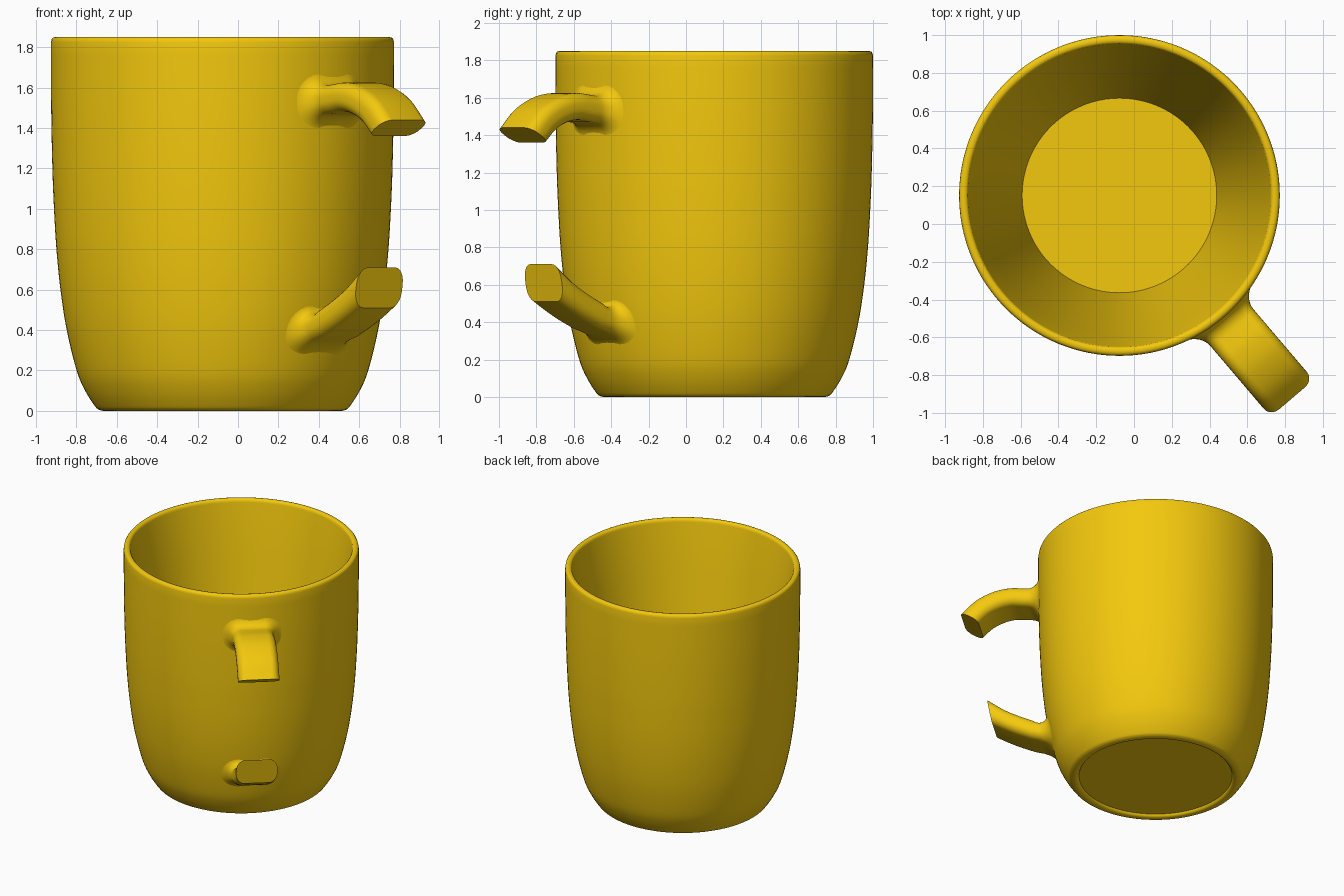
import bpy, bmesh, math
from mathutils import Vector

if "Cube" in bpy.data.objects:
    bpy.data.objects.remove(bpy.data.objects["Cube"])

CX, CY = -0.077, 0.151          # cup axis
ANG = math.radians(-49.6)       # handle direction
U = Vector((math.cos(ANG), math.sin(ANG), 0))
T = Vector((-U.y, U.x, 0))
SEG = 128

mat = bpy.data.materials.new("yellow_glaze")
mat.diffuse_color = (0.9, 0.58, 0.004, 1)
mat.use_nodes = True
mat.node_tree.nodes["Principled BSDF"].inputs["Base Color"].default_value = mat.diffuse_color


def smooth(pts, n=5):
    """Catmull-Rom curve through points of any dimension."""
    out = []
    for i in range(len(pts) - 1):
        p1, p2 = pts[i], pts[i + 1]
        p0 = pts[i - 1] if i else [2 * a - b for a, b in zip(p1, p2)]
        p3 = pts[i + 2] if i + 2 < len(pts) else [2 * b - a for a, b in zip(p1, p2)]
        for k in range(n):
            t = k / n
            out.append(tuple(0.5 * (2 * b + (c - a) * t + (2 * a - 5 * b + 4 * c - d) * t * t
                                    + (3 * b - a - 3 * c + d) * t ** 3)
                             for a, b, c, d in zip(p0, p1, p2, p3)))
    return out + [tuple(pts[-1])]


def loft(name, rings, closed_caps):
    """Skin closed rings of points; a one-point ring is a pole."""
    bm = bmesh.new()
    vr = [[bm.verts.new(p) for p in r] for r in rings]
    for a, b in zip(vr, vr[1:]):
        n = max(len(a), len(b))
        for i in range(n):
            j = (i + 1) % n
            if len(a) == 1:
                bm.faces.new((a[0], b[j], b[i]))
            elif len(b) == 1:
                bm.faces.new((a[i], a[j], b[0]))
            else:
                bm.faces.new((a[i], a[j], b[j], b[i]))
    if closed_caps:
        bm.faces.new(vr[0])
        bm.faces.new(vr[-1])
    bmesh.ops.recalc_face_normals(bm, faces=bm.faces)
    me = bpy.data.meshes.new(name)
    bm.to_mesh(me)
    bm.free()
    me.materials.append(mat)
    ob = bpy.data.objects.new(name, me)
    bpy.context.collection.objects.link(ob)
    bpy.ops.object.select_all(action='DESELECT')
    ob.select_set(True)
    bpy.context.view_layer.objects.active = ob
    bpy.ops.object.shade_smooth_by_angle(angle=math.radians(35))
    return ob


# Cup body: recessed base, foot ring, outer wall, rounded rim, conical inside, flat floor
foot = [(.553, .02), (.558, .01), (.566, .003), (.578, 0)]
outer = smooth([(.592, 0), (.612, .006), (.632, .024), (.68, .1), (.722, .2), (.771, .4),
                (.802, .6), (.822, .8), (.834, 1.0), (.842, 1.2), (.848, 1.5), (.849, 1.825)])
rim = [(.846, 1.839), (.839, 1.847), (.829, 1.85), (.82, 1.85), (.810, 1.847), (.803, 1.839)]
inner = smooth([(.80, 1.825), (.515, .07)])
profile = [(0, .02)] + foot + outer + rim + inner + [(0, .07)]
rings = []
for r, z in profile:
    if r == 0:
        rings.append([(CX, CY, z)])
    else:
        rings.append([(CX + r * math.cos(2 * math.pi * i / SEG),
                       CY + r * math.sin(2 * math.pi * i / SEG), z) for i in range(SEG)])
loft("cup_body", rings, False)


def wall_radius(z):
    for (r0, z0), (r1, z1) in zip(outer, outer[1:]):
        if z0 <= z <= z1 and z1 > z0:
            return r0 + (r1 - r0) * (z - z0) / (z1 - z0)
    return outer[-1][0]


def section(hw, hh, rad, n=6):
    """Rounded rectangle outline."""
    pts = []
    for q, (sx, sy) in enumerate([(1, 1), (-1, 1), (-1, -1), (1, -1)]):
        for k in range(n + 1):
            a = math.pi / 2 * (q + k / n)
            pts.append((sx * (hw - rad) + rad * math.cos(a),
                        sy * (hh - rad) + rad * math.sin(a)))
    return pts


def place(r, t, z):
    return Vector((CX, CY, z)) + U * r + T * t


HW, HH, RAD, FIL = .15, .072, .06, .085


def stub(name, root_z, slope, under, stations):
    """Broken handle end: fillet on the wall (scaled by 'under' below), then a sweep
    between top and bottom edges."""
    rings = []
    for k in range(9):
        phi = math.pi / 2 * k / 8
        e, d = FIL * (1 - math.sin(phi)), FIL * (1 - math.cos(phi)) - .003
        ring = []
        for t, h in section(HW + e, HH + e, RAD + e):
            if h < 0:
                h *= (HH + e * under) / (HH + e)
            z = root_z + slope * d + h
            ring.append(place(math.sqrt(wall_radius(z) ** 2 - t * t) + d, t, z))
        rings.append(ring)
    for rt, zt, rb, zb in smooth(stations, 6):
        ring = []
        for t, h in section(HW, HH, RAD):
            s = h / HH
            ring.append(place((rt + rb) / 2 + s * (rt - rb) / 2, t,
                              (zt + zb) / 2 + s * (zt - zb) / 2))
        rings.append(ring)
    loft(name, rings, True)


# Broken handle stubs: stations are top edge (r, z), bottom edge (r, z)
stub("upper_handle_stub", 1.53, 0.12, 0.9,
     [(.945, 1.615, .955, 1.471), (1.05, 1.625, 1.04, 1.482), (1.17, 1.607, 1.12, 1.468),
      (1.30, 1.545, 1.205, 1.428), (1.41, 1.44, 1.28, 1.36)])
stub("lower_handle_stub", 0.382, 0.42, 0.45,
     [(.875, .502, .90, .365), (.97, .547, 1.0, .41), (1.09, .615, 1.09, .457),
      (1.215, .71, 1.18, .51)])
